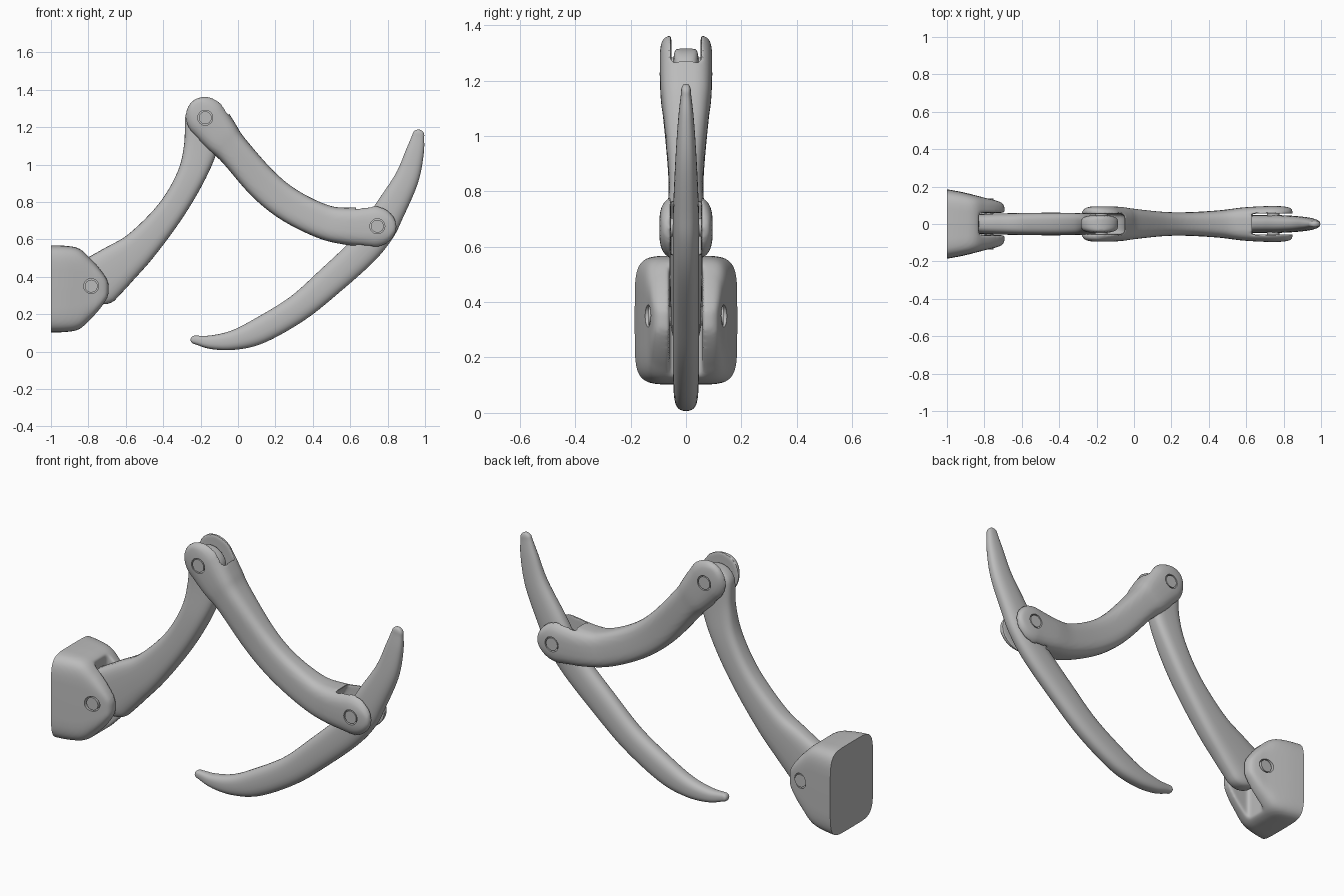
import bpy
import bmesh
from math import sin, cos, pi, copysign
from mathutils import Vector, Matrix

if "Cube" in bpy.data.objects:
    bpy.data.objects.remove(bpy.data.objects["Cube"])

grey = bpy.data.materials.new("plain grey")
grey.use_nodes = True
GREY = (0.5, 0.5, 0.5, 1)
grey.diffuse_color = GREY
grey.node_tree.nodes["Principled BSDF"].inputs["Base Color"].default_value = GREY

SHOULDER = (-0.785, 0.35)
ELBOW = (-0.175, 1.25)
WRIST = (0.745, 0.67)


def finish(name, bm):
    bmesh.ops.recalc_face_normals(bm, faces=bm.faces)
    mesh = bpy.data.meshes.new(name)
    bm.to_mesh(mesh)
    bm.free()
    mesh.materials.append(grey)
    obj = bpy.data.objects.new(name, mesh)
    bpy.context.collection.objects.link(obj)
    return obj


def smooth(obj, angle=0.7):
    bpy.ops.object.select_all(action='DESELECT')
    obj.select_set(True)
    bpy.context.view_layer.objects.active = obj
    bpy.ops.object.convert(target='MESH')
    bpy.ops.object.shade_smooth_by_angle(angle=angle)


def spline(stations, steps=6):
    """Catmull-Rom through (x, z, half width, half thickness)."""
    p = [Vector(s) for s in stations]
    p = [2 * p[0] - p[1]] + p + [2 * p[-1] - p[-2]]
    out = []
    for a, b, c, d in zip(p, p[1:], p[2:], p[3:]):
        for i in range(steps):
            t = i / steps
            out.append(0.5 * (2 * b + (c - a) * t + (2 * a - 5 * b + 4 * c - d) * t * t
                              + (3 * b - a - 3 * c + d) * t ** 3))
    return out + [p[-2]]


def loft(name, stations, power, cap=1.0, blunt=0.3, sides=32):
    """Limb in the xz plane with oval sections and rounded ends."""
    path = spline(stations)
    rings = []
    for i, s in enumerate(path):
        a, b = path[max(i - 1, 0)], path[min(i + 1, len(path) - 1)]
        rings.append((s, Vector((b.x - a.x, b.y - a.y)).normalized()))

    def round_end(s, d, sign):
        ends = []
        for k in range(1, 9):
            a = k / 8.2 * pi / 2
            q = s.copy()
            q.xy = s.xy + d * sign * s.z * cap * sin(a)
            q.z, q.w = s.z * cos(a), s.w * cos(a) ** blunt
            ends.append((q, d))
        return ends

    rings = round_end(*rings[0], -1)[::-1] + rings + round_end(*rings[-1], 1)
    bm = bmesh.new()
    loops = []
    for s, d in rings:
        loop = []
        for k in range(sides):
            a = 2 * pi * k / sides
            u = copysign(abs(cos(a)) ** (2 / power), cos(a)) * s.z
            v = copysign(abs(sin(a)) ** (2 / power), sin(a)) * s.w
            loop.append(bm.verts.new((s.x - d.y * u, v, s.y + d.x * u)))
        loops.append(loop)
    for l0, l1 in zip(loops, loops[1:]):
        for k in range(sides):
            n = (k + 1) % sides
            bm.faces.new((l0[k], l0[n], l1[n], l1[k]))
    bm.faces.new(loops[0])
    bm.faces.new(loops[-1])
    return finish(name, bm)


def cylinder(name, centre, radius, half):
    bm = bmesh.new()
    bmesh.ops.create_cone(bm, cap_ends=True, segments=40, radius1=radius, radius2=radius,
                          depth=2 * half, matrix=Matrix.Translation((centre[0], 0, centre[1]))
                          @ Matrix.Rotation(pi / 2, 4, 'X'))
    return finish(name, bm)


def box(name, low, high):
    bm = bmesh.new()
    bmesh.ops.create_cube(bm, size=1)
    low, high = Vector(low), Vector(high)
    for v in bm.verts:
        v.co = (low + high) / 2 + v.co * (high - low)
    return finish(name, bm)


def cut(obj, cutter):
    mod = obj.modifiers.new("cut", 'BOOLEAN')
    mod.object, mod.operation, mod.solver = cutter, 'DIFFERENCE', 'EXACT'


def carve(obj, slots, trims):
    """Cut slots, soften all edges, then make crisp cuts."""
    for c in slots:
        cut(obj, c)
    remesh = obj.modifiers.new("remesh", 'REMESH')
    remesh.mode, remesh.voxel_size = 'VOXEL', 0.008
    soft = obj.modifiers.new("soften", 'SMOOTH')
    soft.factor, soft.iterations = 0.5, 8
    for c in trims:
        cut(obj, c)
    smooth(obj)
    for c in slots + trims:
        bpy.data.objects.remove(c)


# Wall bracket: rounded block tapering to two ears
bm = bmesh.new()
profile = spline([(-1.04, 0.192, 0.233, 0), (-0.93, 0.173, 0.231, 0), (-0.85, 0.154, 0.216, 0),
                  (-0.79, 0.138, 0.165, 0), (-0.74, 0.126, 0.11, 0), (-0.705, 0.112, 0.06, 0),
                  (-0.692, 0.09, 0.03, 0)])
loops = []
for x, hy, hz, _ in profile:
    loop = []
    for k in range(48):
        c, s = cos(2 * pi * k / 48), sin(2 * pi * k / 48)
        loop.append(bm.verts.new((x, copysign(abs(c) ** 0.36, c) * hy,
                                  0.335 + copysign(abs(s) ** 0.36, s) * hz)))
    loops.append(loop)
for l0, l1 in zip(loops, loops[1:]):
    for k in range(48):
        bm.faces.new((l0[k], l0[k - 1], l1[k - 1], l1[k]))
bm.faces.new(loops[0])
bm.faces.new(loops[-1])
bracket = finish("wall_bracket", bm)
carve(bracket, [box("slot", (-0.83, -0.06, 0), (-0.5, 0.06, 1))],
      [box("back_trim", (-1.2, -1, -1), (-1, 1, 1)), cylinder("hole", SHOULDER, 0.04, 0.3)])

# Lower arm: wide foot, slim waist, thin tongue at the top
lower = loft("lower_arm", [(-0.745, 0.38, 0.137, 0.056), (-0.65, 0.455, 0.118, 0.058),
                           (-0.524, 0.56, 0.092, 0.06), (-0.365, 0.745, 0.074, 0.06),
                           (-0.255, 0.93, 0.075, 0.058), (-0.2, 1.09, 0.09, 0.05),
                           (-0.184, 1.235, 0.1, 0.047)], 3.2, cap=0.8, blunt=0.2)
smooth(lower)

# Upper arm: curved limb with a fork at each end
upper = loft("upper_arm", [(-0.17, 1.25, 0.117, 0.096), (-0.09, 1.15, 0.102, 0.092),
                           (-0.025, 1.077, 0.088, 0.083), (0.135, 0.895, 0.089, 0.066),
                           (0.28, 0.78, 0.09, 0.063), (0.455, 0.695, 0.092, 0.073),
                           (0.585, 0.67, 0.1, 0.089), (0.732, 0.668, 0.117, 0.097)], 3.2, blunt=0.15)
carve(upper, [cylinder("elbow_slot", ELBOW, 0.125, 0.053), cylinder("wrist_slot", WRIST, 0.148, 0.055)],
      [cylinder("hole", ELBOW, 0.04, 0.3), cylinder("hole", WRIST, 0.04, 0.3)])

# Claw: long curved blade pointed at both ends
claw = loft("claw", [(-0.232, 0.063, 0.022, 0.022), (-0.14, 0.05, 0.037, 0.034),
                     (-0.02, 0.062, 0.053, 0.042), (0.117, 0.112, 0.069, 0.046),
                     (0.32, 0.232, 0.073, 0.047), (0.495, 0.38, 0.079, 0.047),
                     (0.665, 0.537, 0.083, 0.047), (0.752, 0.65, 0.087, 0.047),
                     (0.807, 0.748, 0.082, 0.046), (0.9, 0.92, 0.065, 0.038),
                     (0.945, 1.065, 0.049, 0.028), (0.964, 1.155, 0.032, 0.018)], 2.5, blunt=0.6)
smooth(claw)

# Hinge pins, flush with the ears
for name, centre, half in (("shoulder_pin", SHOULDER, 0.136), ("elbow_pin", ELBOW, 0.094),
                           ("wrist_pin", WRIST, 0.094)):
    smooth(cylinder(name, centre, 0.034, half))
